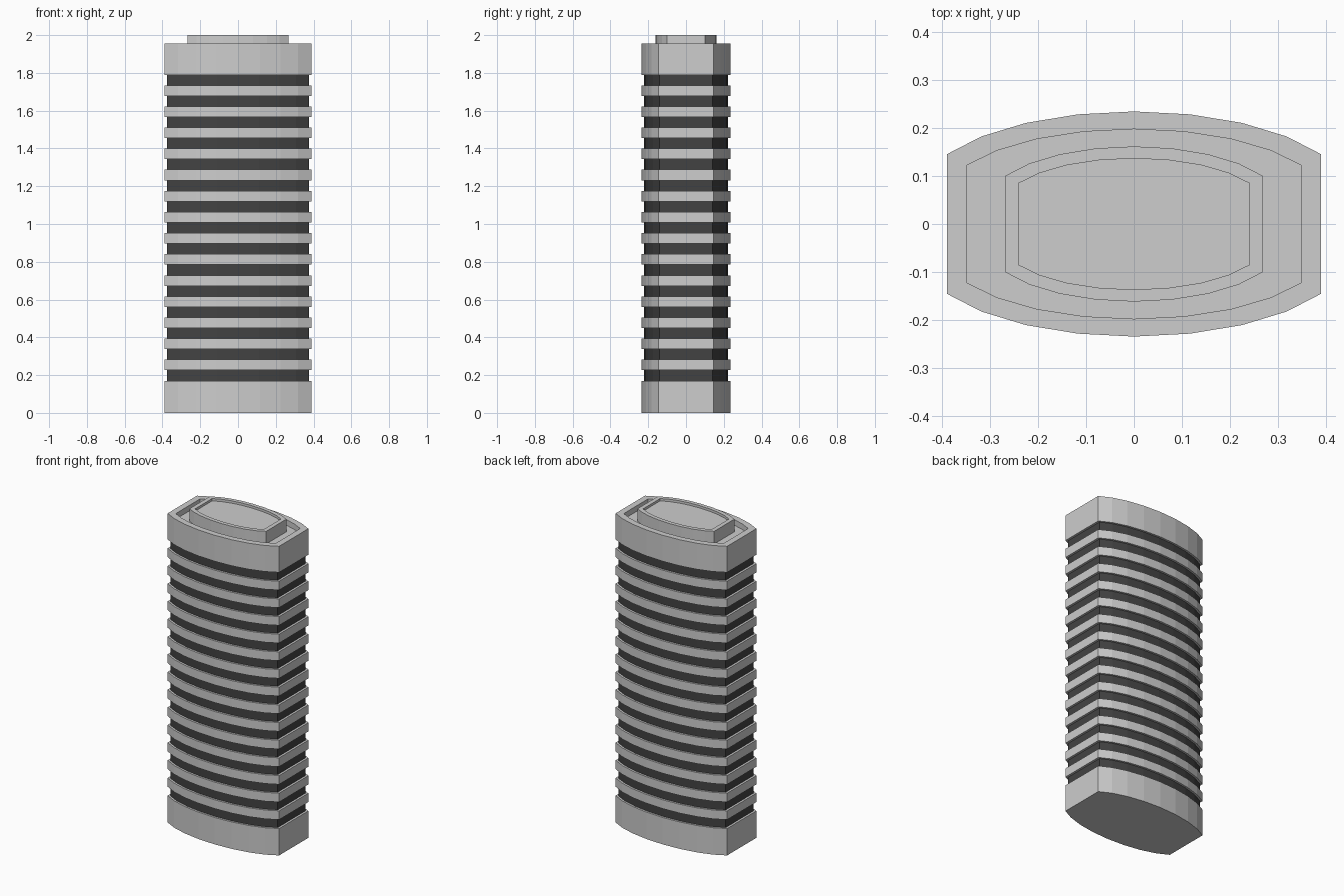
import bpy, bmesh, math

if "Cube" in bpy.data.objects:
    bpy.data.objects.remove(bpy.data.objects["Cube"])


def material(name, v):
    m = bpy.data.materials.new(name)
    m.diffuse_color = (v, v, v, 1)
    m.use_nodes = True
    m.node_tree.nodes["Principled BSDF"].inputs["Base Color"].default_value = m.diffuse_color
    return m


LIGHT = material("light concrete", 0.61)
DARK = material("dark glazing", 0.055)

# Plan outlines: half width, corner depth, middle depth
OUTER = (0.39, 0.146, 0.235)
CORE = (0.376, 0.140, 0.222)
ROOF_IN = (0.35, 0.122, 0.198)
HOUSE = (0.268, 0.101, 0.162)
HOUSE_IN = (0.241, 0.085, 0.137)


def outline(hx, corner, mid):
    """Bowed front and back, flat ends."""
    front = []
    for i in range(-4, 5):
        a = math.radians(15 * i)
        x = hx * math.sin(a) / math.sin(math.radians(60))
        y = corner + (mid - corner) * (math.cos(a) - 0.5) / 0.5
        front.append((x, -y))
    return front + [(-x, -y) for x, y in front]


def loft(name, sections, cap_bottom=True):
    """Bridge (outline, z) sections; walls between core sections are dark."""
    bm = bmesh.new()
    loops = [[bm.verts.new((x, y, z)) for x, y in outline(*s)] for s, z in sections]
    n = len(loops[0])
    for k in range(len(loops) - 1):
        a, b = loops[k], loops[k + 1]
        dark = sections[k][0] is CORE and sections[k + 1][0] is CORE
        for i in range(n):
            j = (i + 1) % n
            f = bm.faces.new((a[i], a[j], b[j], b[i]))
            f.material_index = int(dark)
    bm.faces.new(loops[-1])
    if cap_bottom:
        bm.faces.new(loops[0][::-1])
    me = bpy.data.meshes.new(name)
    bm.to_mesh(me)
    bm.free()
    me.materials.append(LIGHT)
    me.materials.append(DARK)
    ob = bpy.data.objects.new(name, me)
    bpy.context.collection.objects.link(ob)
    return ob


# Tower: plinth, 15 recessed glazing bands between 14 floor bands, crown, sunken roof
Z0, Z1, BANDS, TOP, FLOOR = 0.17, 1.79, 29, 1.955, 1.92
step = (Z1 - Z0) / BANDS
tower = [(OUTER, 0.0)]
for k in range(0, BANDS, 2):
    lo, hi = Z0 + k * step, Z0 + (k + 1) * step
    tower += [(OUTER, lo), (CORE, lo), (CORE, hi), (OUTER, hi)]
tower += [(OUTER, TOP), (ROOF_IN, TOP), (ROOF_IN, FLOOR)]
loft("tower_body", tower)

# Rooftop plant room with a shallow sunken top
loft("roof_plant_room",
     [(HOUSE, FLOOR), (HOUSE, 2.0), (HOUSE_IN, 2.0), (HOUSE_IN, 1.985)],
     cap_bottom=False)
